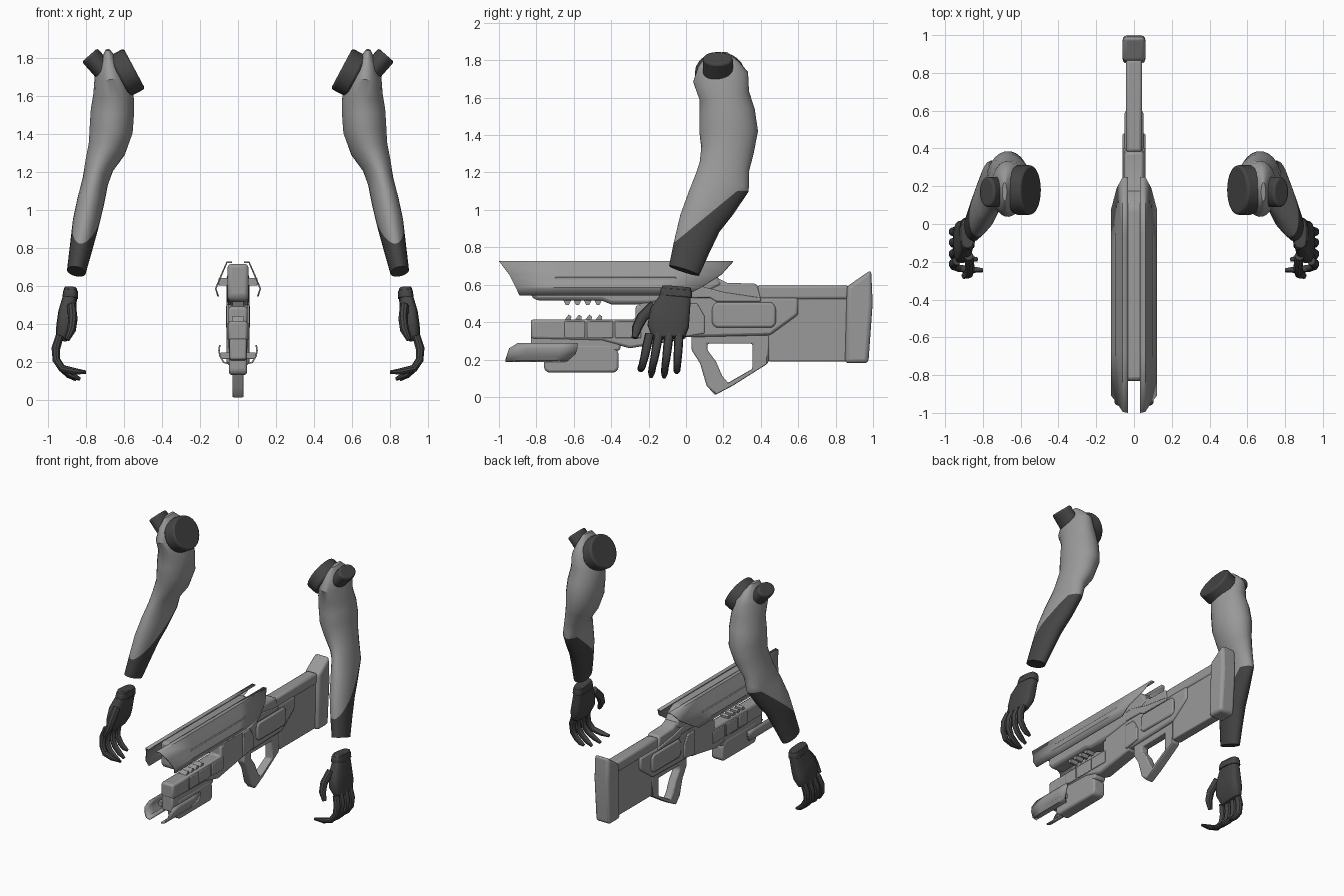
import bpy, bmesh, math
from mathutils import Vector, Matrix

if "Cube" in bpy.data.objects:
    bpy.data.objects.remove(bpy.data.objects["Cube"])


def material(name, rgb):
    m = bpy.data.materials.new(name)
    m.diffuse_color = (*rgb, 1)
    m.use_nodes = True
    m.node_tree.nodes["Principled BSDF"].inputs["Base Color"].default_value = m.diffuse_color
    return m


GREY = material("mid_grey", (0.32, 0.32, 0.32))
DARK = material("dark_grey", (0.06, 0.06, 0.06))


def finish(name, bm, mats, bevel=0, mirror=False, thick=0, segments=2):
    bmesh.ops.recalc_face_normals(bm, faces=bm.faces)
    me = bpy.data.meshes.new(name)
    bm.to_mesh(me)
    bm.free()
    ob = bpy.data.objects.new(name, me)
    bpy.context.collection.objects.link(ob)
    for m in mats:
        me.materials.append(m)
    bpy.ops.object.select_all(action='DESELECT')
    ob.select_set(True)
    bpy.context.view_layer.objects.active = ob
    bpy.ops.object.shade_smooth_by_angle(angle=math.radians(35))
    if thick:
        s = ob.modifiers.new("thickness", 'SOLIDIFY')
        s.thickness = thick
        s.offset = 0
    if bevel:
        b = ob.modifiers.new("bevel", 'BEVEL')
        b.width = bevel
        b.segments = segments
        b.limit_method = 'ANGLE'
    if mirror:
        ob.modifiers.new("mirror", 'MIRROR')
    return ob


def loft(rings, sides=20, power=1.0):
    """Closed skin over elliptical rings (x, y, z, half width, half depth)."""
    bm = bmesh.new()
    pts = [Vector(r[:3]) for r in rings]
    loops = []
    for i, r in enumerate(rings):
        t = (pts[min(i + 1, len(pts) - 1)] - pts[max(i - 1, 0)]).normalized()
        u = Vector((1, 0, 0))
        u = (u - t * u.dot(t)).normalized()
        v = t.cross(u)
        loop = []
        for k in range(sides):
            a = math.tau * (k + 0.5) / sides
            c, s = math.cos(a), math.sin(a)
            c = math.copysign(abs(c) ** power, c)
            s = math.copysign(abs(s) ** power, s)
            loop.append(bm.verts.new(pts[i] + u * c * r[3] + v * s * r[4]))
        loops.append(loop)
    for a, b in zip(loops, loops[1:]):
        for k in range(sides):
            j = (k + 1) % sides
            bm.faces.new((a[k], a[j], b[j], b[k]))
    bm.faces.new(loops[0])
    bm.faces.new(loops[-1])
    return bm


def prism(name, outline, x0, x1, bevel=0.01, mirror=False, hole=None, segments=2):
    """Side outline (y, z) extruded from x0 to x1, optionally around a hole."""
    bm = bmesh.new()
    out = [bm.verts.new((x0, y, z)) for y, z in outline]
    if hole:
        inn = [bm.verts.new((x0, y, z)) for y, z in hole]
        n = len(out)
        faces = [bm.faces.new((out[i], out[(i + 1) % n], inn[(i + 1) % n], inn[i])) for i in range(n)]
    else:
        faces = [bm.faces.new(out)]
    geo = bmesh.ops.extrude_face_region(bm, geom=faces, use_keep_orig=True)
    bmesh.ops.translate(bm, vec=(x1 - x0, 0, 0),
                        verts=[g for g in geo['geom'] if isinstance(g, bmesh.types.BMVert)])
    return finish(name, bm, [GREY], bevel, mirror, segments=segments)


def box(y0, y1, z0, z1):
    return [(y0, z0), (y1, z0), (y1, z1), (y0, z1)]


# ---- Arms: upper arm, elbow and forearm with a dark gauntlet
bm = loft([(.685, .17, 1.84, .012, .05), (.68, .175, 1.78, .05, .11),
           (.67, .185, 1.71, .085, .15), (.655, .205, 1.61, .107, .135),
           (.66, .22, 1.52, .115, .15), (.667, .228, 1.42, .115, .158),
           (.69, .222, 1.32, .10, .142), (.73, .205, 1.23, .077, .135),
           (.75, .195, 1.15, .068, .15), (.775, .135, 1.04, .071, .135),
           (.80, .075, .93, .07, .115), (.825, .03, .80, .06, .10),
           (.85, -.01, .675, .05, .085)], 24)
co, no = Vector((0, -.02, .86)), Vector((0, -.82, 1)).normalized()
for c, n in ((co, no), (Vector((0, 0, 1.10)), Vector((0, 0, 1)))):
    bmesh.ops.bisect_plane(bm, geom=bm.verts[:] + bm.edges[:] + bm.faces[:], plane_co=c, plane_no=n)
for f in bm.faces:
    m = f.calc_center_median()
    f.material_index = int((m - co).dot(no) < 0 and m.z < 1.10)
finish("arms", bm, [GREY, DARK], mirror=True)


# Shoulder joint caps
def cap(name, centre, axis, r_plane, r_y, depth):
    axis = Vector(axis).normalized()
    y = Vector((0, 1, 0))
    side = y.cross(axis)
    rot = Matrix((side, y, axis)).transposed().to_4x4()
    mat = Matrix.Translation(Vector(centre) - axis * depth / 2) @ rot @ Matrix.Diagonal((r_plane, r_y, 1, 1))
    bm = bmesh.new()
    bmesh.ops.create_cone(bm, cap_ends=True, segments=24, radius1=1, radius2=1, depth=depth, matrix=mat)
    finish(name, bm, [DARK], 0.012, True)


cap("inner_shoulder_caps", (.545, .18, 1.742), (-.88, 0, .47), .12, .132, .09)
cap("outer_shoulder_caps", (.78, .17, 1.813), (.66, 0, .75), .054, .08, .15)

# ---- Hands
finish("palms", loft([(.88, -.05, .59, .033, .078), (.885, -.055, .53, .038, .083),
                      (.90, -.085, .45, .046, .108), (.912, -.095, .38, .045, .112),
                      (.93, -.092, .315, .03, .088)], 16, 0.6), [DARK], 0.006, True)
finish("cuffs", loft([(.88, -.052, .575, .038, .084), (.883, -.055, .535, .042, .088)], 16, 0.6),
       [DARK], 0.004, True)
finish("thumbs", loft([(.875, -.17, .49, .025, .03), (.868, -.235, .425, .025, .03),
                       (.875, -.262, .37, .024, .027), (.90, -.275, .315, .014, .016)], 10),
       [DARK], 0, True)
fingers = [(-.195, -.245, .80, .145), (-.145, -.187, .83, .108),
           (-.09, -.117, .85, .105), (-.037, -.05, .87, .13)]
for i, (y0, y1, tx, tz) in enumerate(fingers):
    def at(t):
        return y0 + (y1 - y0) * t
    finish(f"fingers_{i + 1}", loft([
        (.938, at(0), .335, .022, .024), (.958, at(.3), .27, .024, .024),
        (.955, at(.55), .21, .021, .022), (.925, at(.8), .165, .02, .02),
        ((.925 + tx) / 2, at(.93), (.155 + tz) / 2, .018, .019),
        (tx, at(1), tz, .009, .011)], 10), [DARK], 0, True)

# ---- Rifle stock
prism("butt_pad", [(.85, .18), (.975, .18), (.998, .5), (.99, .68), (.86, .59)], -.06, .06, .022, segments=3)
prism("stock_panel", [(.44, .19), (.87, .19), (.87, .54), (.55, .54), (.44, .36)], -.035, .035, .008)
prism("stock_tube", box(.38, .87, .52, .597), -.043, .043, .016)

# Receiver, with raised side panels
prism("receiver", [(-.25, .33), (.03, .32), (.45, .33), (.6, .44), (.6, .53), (.4, .53),
                   (.38, .605), (.22, .61), (.12, .66), (-.02, .66), (-.25, .5)], -.05, .05, .014)
prism("receiver_panels", [(.16, .37), (.46, .37), (.48, .39), (.48, .48), (.46, .505),
                          (.16, .505), (.14, .48), (.14, .39)], .04, .062, .012, True)
prism("receiver_rails", [(-.02, .53), (.13, .53), (.16, .51), (.4, .51), (.4, .53),
                         (.2, .56), (.05, .6), (-.02, .6)], .04, .058, .006, True)
prism("receiver_front_plates", [(-.02, .32), (.1, .34), (.1, .43), (.06, .5), (-.02, .5)],
      .04, .06, .006, True)

# Grip with guard loop
prism("grip_guard",
      [(.03, .33), (.03, .25), (.075, .18), (.11, .06), (.155, .01), (.25, .06), (.44, .18), (.45, .34)],
      -.03, .03, .01,
      hole=[(.115, .285), (.115, .25), (.16, .19), (.195, .11), (.225, .075), (.25, .09), (.355, .15),
            (.355, .285)])

# Upper core under the shroud
prism("upper_core", [(-.83, .54), (-.8, .515), (-.45, .515), (-.4, .495), (-.2, .495), (.05, .53),
                     (.2, .6), (.14, .68), (.08, .715), (-.83, .715)], -.055, .055, .024)

# Lower barrel housing, side plates and gripping teeth
prism("barrel_housing", [(-.83, .31), (-.45, .30), (-.3, .26), (.0, .31), (.0, .49), (-.27, .49),
                         (-.27, .415), (-.83, .415)], -.05, .05, .014)
for i, (a, b) in enumerate(((-.65, -.54), (-.53, -.39), (-.38, -.24))):
    prism(f"barrel_plates_{i + 1}", box(a, b, .315, .405), .045, .056, .005, True)
prism("nose_block", [(-.83, .21), (-.6, .2), (-.35, .25), (-.35, .33), (-.83, .33)], -.045, .045, .012)
for i in range(4):
    y = -.635 + i * .055
    prism(f"lower_tooth_{i + 1}", [(y - .02, .405), (y + .02, .405), (y + .022, .43), (y + .008, .44)],
          -.03, .03, 0)
    prism(f"upper_tooth_{i + 1}", [(y - .022, .52), (y + .022, .52), (y + .008, .492), (y - .008, .492)],
          -.03, .03, 0)

# Underbarrel pod
prism("underbarrel_pod", [(-.76, .15), (-.74, .13), (-.38, .13), (-.36, .15), (-.36, .24),
                          (-.4, .28), (-.76, .28)], -.047, .047, .02, segments=3)


# Thin curved sheets: rows of (x, z, front y, back y)
def sheet(name, rows):
    bm = bmesh.new()
    vs = [[bm.verts.new((x, a + (b - a) * k / 4, z)) for k in range(5)] for x, z, a, b in rows]
    for r, s in zip(vs, vs[1:]):
        for k in range(4):
            bm.faces.new((r[k], r[k + 1], s[k + 1], s[k]))
    finish(name, bm, [GREY], 0, True, .008)


sheet("top_shroud", [(.032, .724, -1.0, .25), (.058, .724, -.995, .25), (.088, .655, -.945, .19),
                     (.117, .585, -.91, .08), (.104, .543, -.89, .0)])
sheet("nose_fins", [(.045, .19, -.965, -.65), (.075, .197, -.965, -.63), (.095, .23, -.955, -.59),
                    (.1, .26, -.945, -.58), (.096, .288, -.90, -.58)])
# Brackets joining sheets to the body
prism("shroud_brackets", box(-.7, -.05, .60, .64), .045, .103, .004, True)
prism("fin_brackets", box(-.8, -.64, .215, .25), .035, .093, .004, True)
